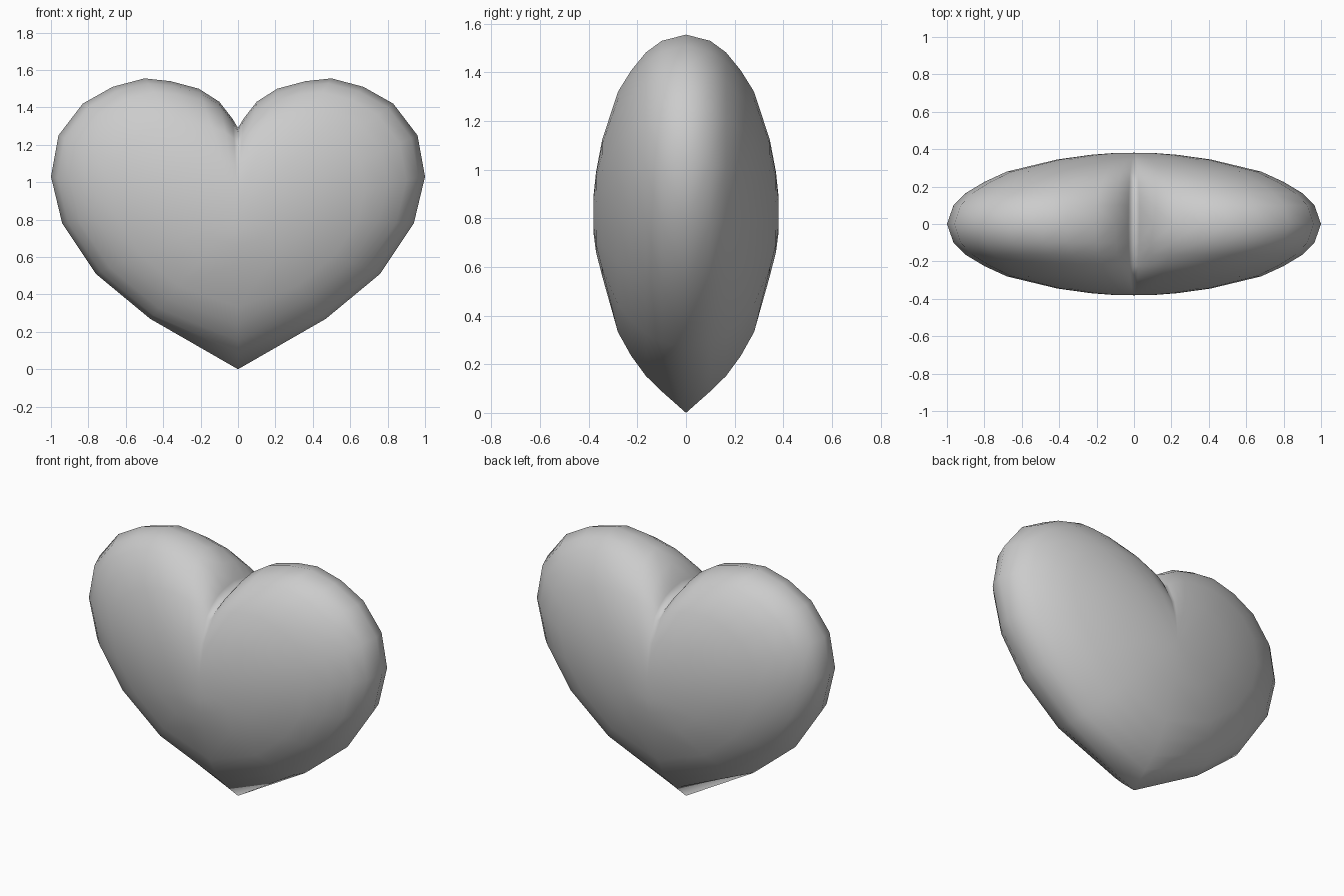
import bpy, bmesh

if "Cube" in bpy.data.objects:
    bpy.data.objects.remove(bpy.data.objects["Cube"])

# Right half of the heart outline (x, z), from the tip up to the notch
HALF = [(0, 0), (0.47, 0.27), (0.76, 0.51), (0.94, 0.78), (1.0, 1.03), (0.96, 1.25),
        (0.83, 1.42), (0.67, 1.51), (0.5, 1.555), (0.36, 1.54), (0.21, 1.5),
        (0.1, 1.43), (0.03, 1.34), (0, 1.29)]
OUTLINE = HALF + [(-x, z) for x, z in HALF[-2:0:-1]]
MID_Z, TOP_Z = 0.82, 1.555

# Rings through the thickness: depth, scale, how far the notch fills in, tip lift
RINGS = [(0, 1.0, 0, 0), (0.1, 0.965, 0.02, 0.06), (0.165, 0.9, 0.1, 0.07),
         (0.225, 0.8, 0.22, 0.07), (0.28, 0.68, 0.38, 0.07), (0.345, 0.41, 0.65, 0.08),
         (0.37, 0.23, 0.8, 0.03), (0.38, 0.1, 0.9, 0)]


def add_ring(bm, y, scale, fill, lift):
    verts = []
    for x, z in OUTLINE:
        if z > 1.2 and abs(x) < 0.5:
            z += fill * (TOP_Z - z)
        z = MID_Z + (z - MID_Z) * scale
        if x == 0 and z < MID_Z:
            z += lift
        verts.append(bm.verts.new((x * scale, y, z)))
    return verts


bm = bmesh.new()
n = len(OUTLINE)
rim = add_ring(bm, *RINGS[0])
# Front and back shells share the rim
for side in (-1, 1):
    previous = rim
    for y, scale, fill, lift in RINGS[1:]:
        ring = add_ring(bm, side * y, scale, fill, lift)
        for i in range(n):
            j = (i + 1) % n
            bm.faces.new((previous[i], previous[j], ring[j], ring[i]))
        previous = ring
    centre = bm.verts.new((0, side * 0.381, MID_Z))
    for i in range(n):
        bm.faces.new((previous[i], previous[(i + 1) % n], centre))
bmesh.ops.recalc_face_normals(bm, faces=bm.faces[:])
for face in bm.faces:
    face.smooth = True

mesh = bpy.data.meshes.new("heart")
bm.to_mesh(mesh)
bm.free()
heart = bpy.data.objects.new("heart", mesh)
bpy.context.collection.objects.link(heart)
